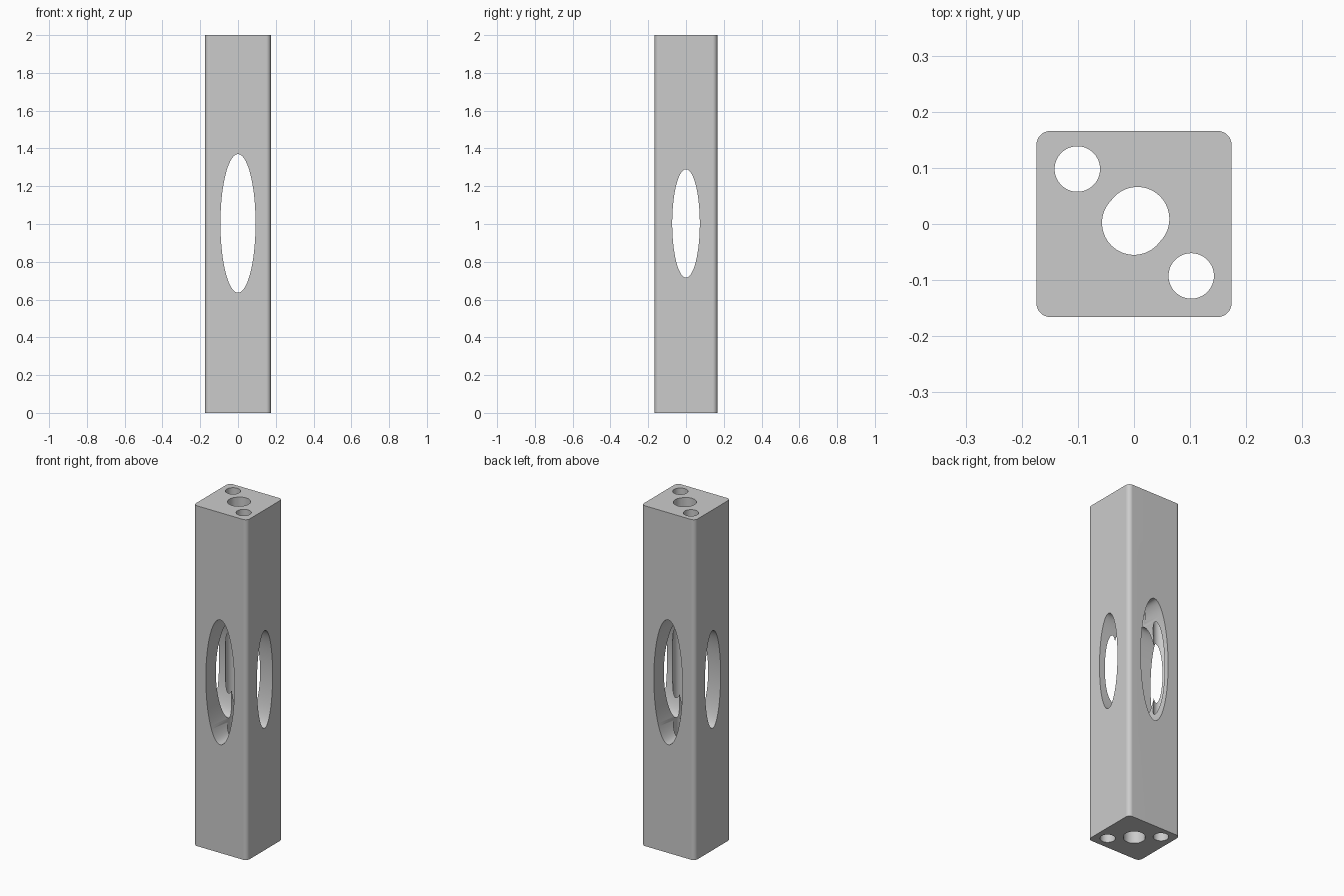
import bpy, bmesh, math
from mathutils import Matrix

if "Cube" in bpy.data.objects:
    bpy.data.objects.remove(bpy.data.objects["Cube"])

HX, HY, HEIGHT, CORNER = 0.174, 0.166, 2.0, 0.025

grey = bpy.data.materials.new("plain_grey")
grey.diffuse_color = (0.6, 0.6, 0.6, 1)
grey.use_nodes = True
grey.node_tree.nodes["Principled BSDF"].inputs["Base Color"].default_value = grey.diffuse_color


def new_object(name, bm):
    bmesh.ops.recalc_face_normals(bm, faces=bm.faces)
    mesh = bpy.data.meshes.new(name)
    bm.to_mesh(mesh)
    bm.free()
    mesh.materials.append(grey)
    obj = bpy.data.objects.new(name, mesh)
    bpy.context.collection.objects.link(obj)
    return obj


def cylinder(name, matrix, sides):
    bm = bmesh.new()
    bmesh.ops.create_cone(bm, cap_ends=True, segments=sides,
                          radius1=1, radius2=1, depth=1, matrix=matrix)
    return new_object(name, bm)


# Square bar with rounded upright edges
bm = bmesh.new()
bmesh.ops.create_cube(bm, size=1, matrix=Matrix.Translation((0, 0, HEIGHT / 2))
                      @ Matrix.Diagonal((2 * HX, 2 * HY, HEIGHT, 1)))
upright = [e for e in bm.edges if abs(e.verts[0].co.z - e.verts[1].co.z) > 1]
bmesh.ops.bevel(bm, geom=upright, offset=CORNER, segments=6,
                profile=0.5, affect='EDGES')
bar = new_object("bar", bm)

cutters = []
# Oval windows: front to back, then side to side
mid = Matrix.Translation((0, 0, 1.003))
cutters.append(cylinder("front_window_cutter", mid
               @ Matrix.Diagonal((0.093, 1, 0.367, 1))
               @ Matrix.Rotation(math.pi / 2, 4, 'X'), 96))
cutters.append(cylinder("side_window_cutter", mid
               @ Matrix.Diagonal((1, 0.073, 0.287, 1))
               @ Matrix.Rotation(math.pi / 2, 4, 'Y'), 96))

# Upright bores: two overlapping central ones and two in opposite corners
for x, y, r in ((0.0, 0.002, 0.057), (0.006, 0.009, 0.057),
                (-0.101, 0.098, 0.0405), (0.102, -0.0925, 0.0405)):
    cutters.append(cylinder("bore_cutter", Matrix.Translation((x, y, 1))
                   @ Matrix.Diagonal((r, r, 3, 1)), 64))

bpy.context.view_layer.objects.active = bar
bar.select_set(True)
for cutter in cutters:
    mod = bar.modifiers.new("cut", 'BOOLEAN')
    mod.operation = 'DIFFERENCE'
    mod.solver = 'EXACT'
    mod.object = cutter
    bpy.ops.object.modifier_apply(modifier=mod.name)
    bpy.data.objects.remove(cutter)

# Smooth bores and corners, flat sides
bpy.ops.object.shade_smooth_by_angle(angle=math.radians(30))
weighted = bar.modifiers.new("flat_sides", 'WEIGHTED_NORMAL')
weighted.keep_sharp = True
